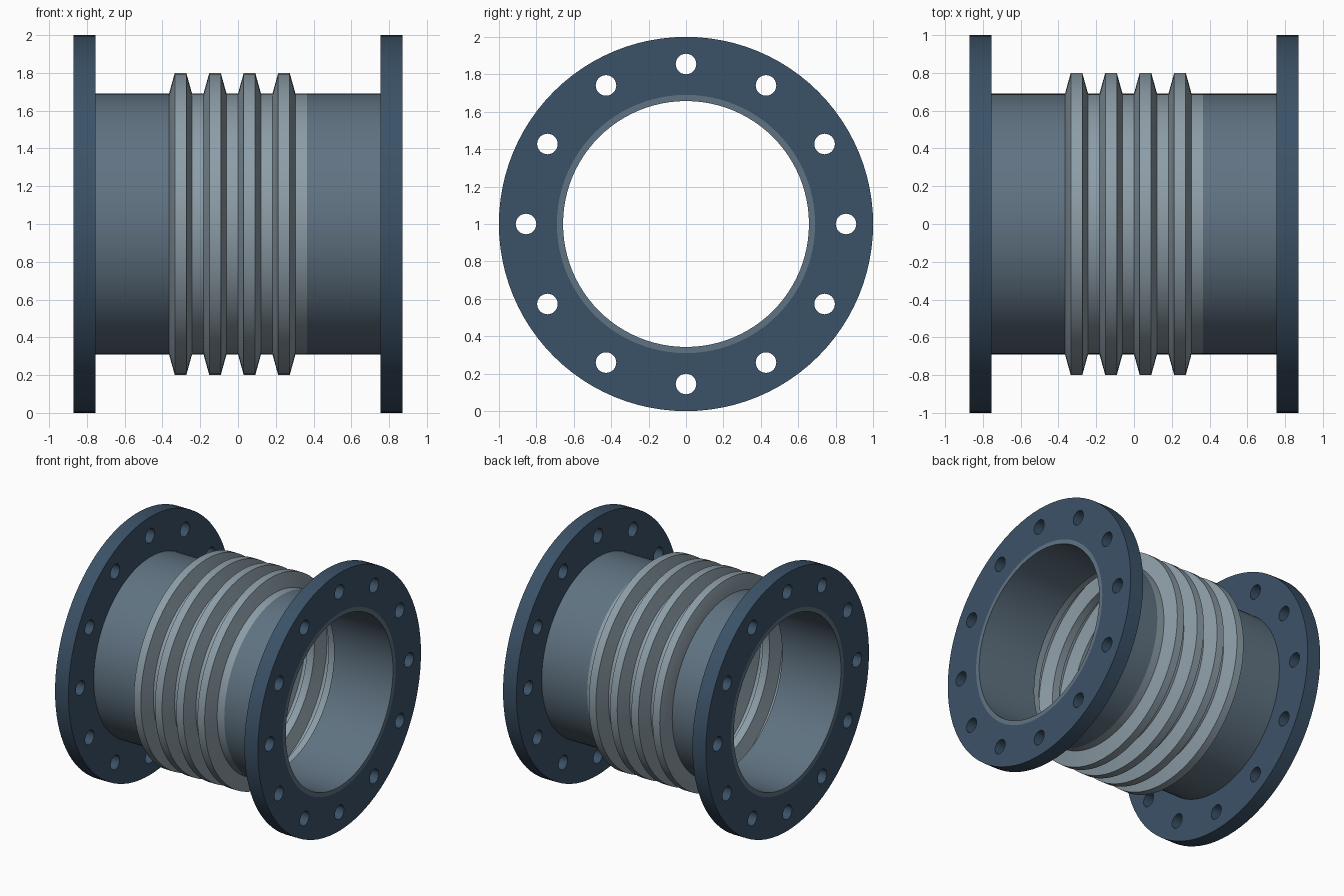
import bpy, bmesh
from math import pi, sin, cos, radians
from mathutils import Matrix

if "Cube" in bpy.data.objects:
    bpy.data.objects.remove(bpy.data.objects["Cube"])

SEGS = 96
AXIS_Z = 1.0
END, BACK = 0.87, 0.755        # flange outer and inner faces
R_PIPE, R_BORE = 0.69, 0.657
HALF_BELLOWS = 0.365


def material(name, rgb):
    mat = bpy.data.materials.new(name)
    mat.diffuse_color = (*rgb, 1)
    mat.use_nodes = True
    mat.node_tree.nodes["Principled BSDF"].inputs["Base Color"].default_value = mat.diffuse_color
    return mat


def make_object(name, bm, mat=None):
    bmesh.ops.recalc_face_normals(bm, faces=bm.faces)
    mesh = bpy.data.meshes.new(name)
    bm.to_mesh(mesh)
    bm.free()
    obj = bpy.data.objects.new(name, mesh)
    bpy.context.collection.objects.link(obj)
    if mat:
        mesh.materials.append(mat)
    return obj


def smooth(obj):
    bpy.ops.object.select_all(action='DESELECT')
    obj.select_set(True)
    bpy.context.view_layer.objects.active = obj
    bpy.ops.object.shade_smooth_by_angle(angle=radians(25))


def revolve(name, profile, mat):
    """Spin a closed (x, radius) profile about the horizontal pipe axis."""
    bm = bmesh.new()
    rings = []
    for i in range(SEGS):
        a = 2 * pi * i / SEGS
        rings.append([bm.verts.new((x, r * cos(a), AXIS_Z + r * sin(a))) for x, r in profile])
    n = len(profile)
    for i in range(SEGS):
        a, b = rings[i], rings[(i + 1) % SEGS]
        for j in range(n):
            k = (j + 1) % n
            bm.faces.new((a[j], a[k], b[k], b[j]))
    return make_object(name, bm, mat)


flange_mat = material("flange_blue", (0.044, 0.084, 0.136))
pipe_mat = material("pipe_steel", (0.117, 0.171, 0.223))
bellows_mat = material("bellows_steel", (0.266, 0.337, 0.386))

# Bolt hole cutter: twelve cylinders running through both flanges
bm = bmesh.new()
for i in range(12):
    a = 2 * pi * i / 12
    place = Matrix.Translation((0, 0.855 * cos(a), AXIS_Z + 0.855 * sin(a)))
    bmesh.ops.create_cone(bm, cap_ends=True, segments=32, radius1=0.055, radius2=0.055,
                          depth=2.2, matrix=place @ Matrix.Rotation(pi / 2, 4, 'Y'))
cutter = make_object("bolt_hole_cutter", bm)

# Flanges and pipe stubs
for side, s in (("left", -1), ("right", 1)):
    flange = revolve(side + "_flange",
                     [(s * BACK, R_PIPE), (s * BACK, 1), (s * END, 1), (s * END, R_PIPE)], flange_mat)
    cut = flange.modifiers.new("bolt_holes", 'BOOLEAN')
    cut.operation, cut.solver, cut.object = 'DIFFERENCE', 'EXACT', cutter
    bpy.context.view_layer.objects.active = flange
    bpy.ops.object.modifier_apply(modifier=cut.name)
    smooth(flange)

    smooth(revolve(side + "_pipe",
                   [(s * HALF_BELLOWS, R_BORE), (s * HALF_BELLOWS, R_PIPE),
                    (s * END, R_PIPE), (s * END, R_BORE)], pipe_mat))

bpy.data.objects.remove(cutter, do_unlink=True)

# Bellows: four convolutions in thin sheet
pitch = 2 * HALF_BELLOWS / 4
outer = []
for i in range(4):
    x = -HALF_BELLOWS + i * pitch
    outer += [(x, R_PIPE), (x + pitch / 6, 0.80), (x + pitch / 2, 0.80), (x + pitch * 2 / 3, R_PIPE)]
outer.append((HALF_BELLOWS, R_PIPE))
inner = [(x, r - 0.015) for x, r in reversed(outer)]
smooth(revolve("bellows", outer + inner, bellows_mat))
